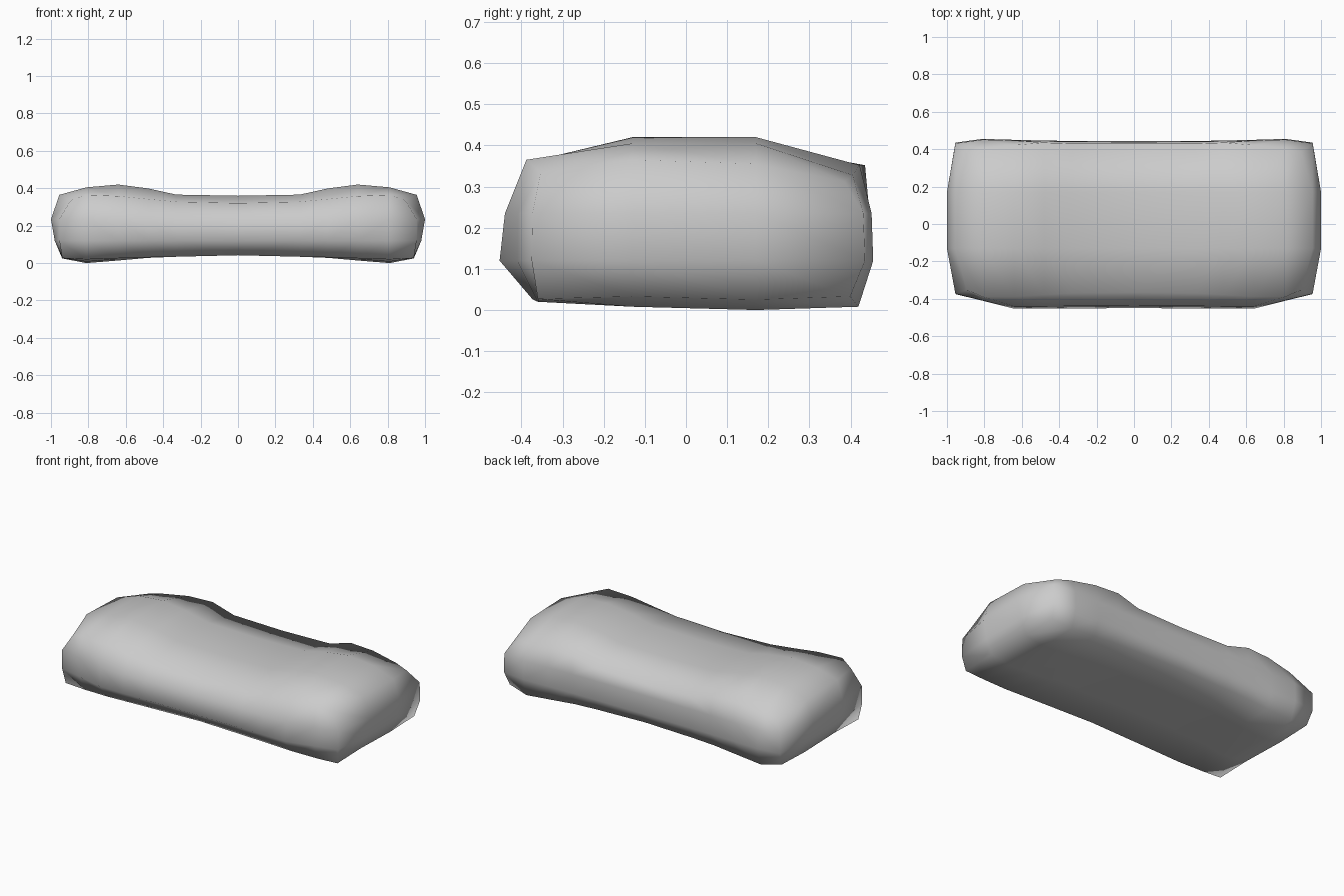
import bpy, bmesh

if "Cube" in bpy.data.objects:
    bpy.data.objects.remove(bpy.data.objects["Cube"])

# Cushion cross-sections, right half: x, front y, front rim (y, z), crown z,
# back y, back rim (y, z), underside z, extra lift of the lower front edge
stations = [
    (0.00, -0.450, (-0.365, 0.320), 0.360, 0.443, (0.430, 0.305), 0.042, 0.000),
    (0.33, -0.451, (-0.370, 0.328), 0.366, 0.444, (0.430, 0.312), 0.034, 0.000),
    (0.48, -0.453, (-0.378, 0.342), 0.399, 0.446, (0.435, 0.352), 0.028, 0.003),
    (0.64, -0.453, (-0.388, 0.358), 0.420, 0.450, (0.422, 0.352), 0.014, 0.012),
    (0.81, -0.410, (-0.388, 0.365), 0.405, 0.455, (0.405, 0.328), 0.000, 0.020),
    (0.955, -0.375, (-0.353, 0.335), 0.365, 0.435, (0.385, 0.312), 0.025, 0.002),
]
Y1, Y2, ZLO, ZHI = -0.13, 0.17, 0.12, 0.235


def ring(bm, x, yf, rim_f, zt, yb, rim_b, zu, lift, end):
    """Twelve points round the cushion, starting at the top front edge."""
    pts = [rim_f, (Y1, zt), (Y2, zt - (0.01 if end else 0)),
           rim_b, (yb - 0.004, ZHI), (yb, ZLO),
           (yb - 0.036, zu + 0.008), (Y2, zu), (Y1, zu + 0.008),
           (yf + (0.015 if end else 0.08 if x < 0.7 else 0.05), zu + lift),
           (yf, ZLO), (yf + (0.013 if x < 0.7 else 0.002), ZHI)]
    # Round off the upper and lower corners of the end section
    pull = {0: 0.06, 3: 0.06, 6: 0.015, 7: 0.015, 8: 0.015, 9: 0.015}
    return [bm.verts.new((x - (pull.get(i, 0) if end else 0), y, z))
            for i, (y, z) in enumerate(pts)]


bm = bmesh.new()
rings = [ring(bm, *s, end=(k == len(stations) - 1)) for k, s in enumerate(stations)]
for a, b in zip(rings, rings[1:]):
    for i in range(12):
        j = (i + 1) % 12
        bm.faces.new((a[i], a[j], b[j], b[i]))

# Bulging end: a four by four grid using the last ring as its border
r = rings[-1]
hi = [bm.verts.new((1.0, y, ZHI)) for y in (Y1, Y2)]
lo = [bm.verts.new((0.98, y, ZLO)) for y in (Y1, Y2)]
grid = [r[0:4], [r[11], *hi, r[4]], [r[10], *lo, r[5]], [r[9], r[8], r[7], r[6]]]
for up, dn in zip(grid, grid[1:]):
    for i in range(3):
        bm.faces.new((up[i], up[i + 1], dn[i + 1], dn[i]))

# Mirror to the left half
bmesh.ops.mirror(bm, geom=bm.verts[:] + bm.edges[:] + bm.faces[:],
                 axis='X', merge_dist=0.0005)
bmesh.ops.remove_doubles(bm, verts=bm.verts[:], dist=0.0005)
bmesh.ops.recalc_face_normals(bm, faces=bm.faces[:])
for f in bm.faces:
    f.smooth = True

mesh = bpy.data.meshes.new("cushion")
bm.to_mesh(mesh)
bm.free()
bpy.context.collection.objects.link(bpy.data.objects.new("cushion", mesh))
